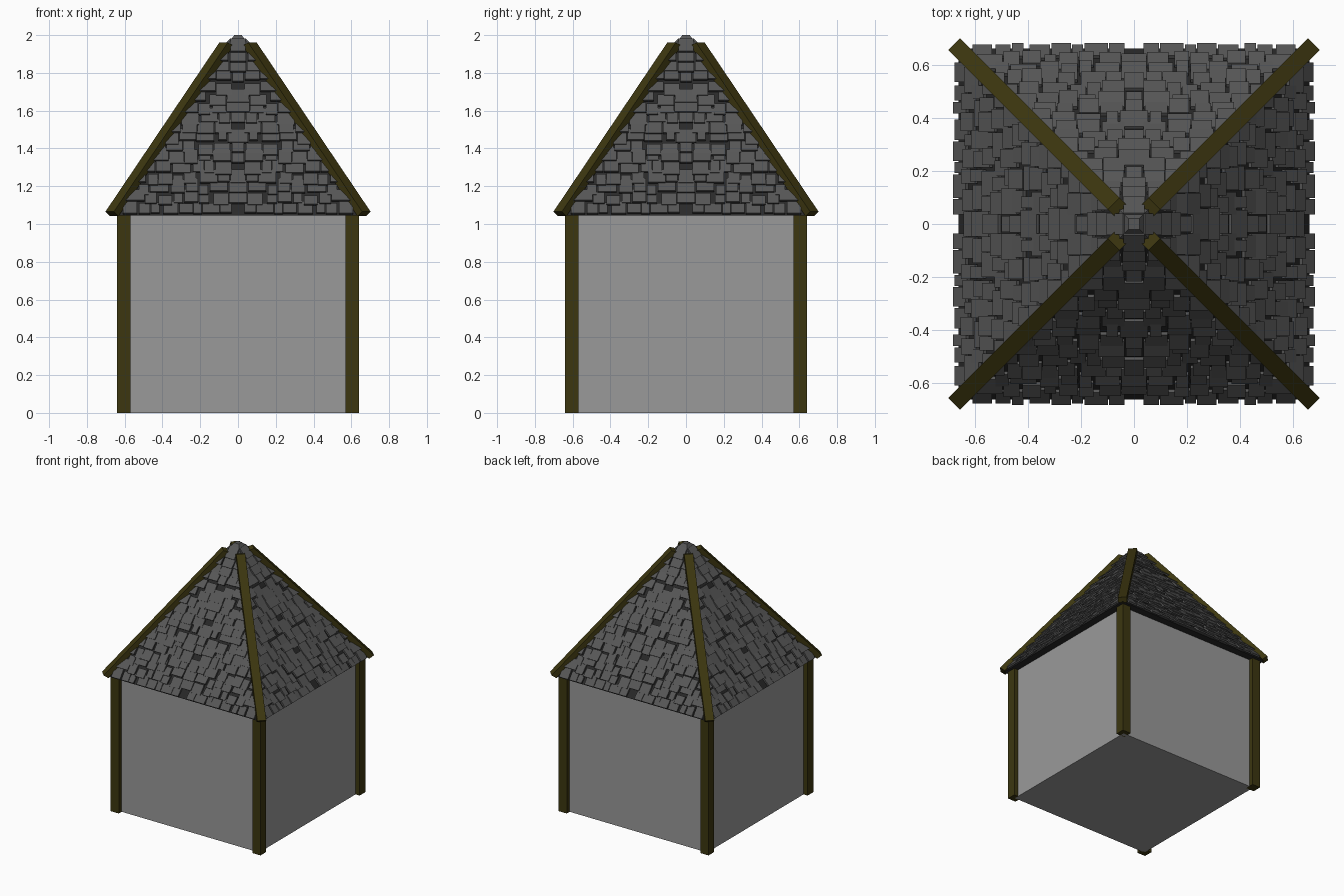
import bpy, bmesh, math, random
from mathutils import Vector, Matrix

if "Cube" in bpy.data.objects:
    bpy.data.objects.remove(bpy.data.objects["Cube"])

random.seed(7)

def mat(name, rgb):
    m = bpy.data.materials.new(name)
    m.diffuse_color = (*rgb, 1)
    m.use_nodes = True
    m.node_tree.nodes["Principled BSDF"].inputs["Base Color"].default_value = m.diffuse_color
    return m

PLASTER = mat("grey plaster", (0.32, 0.32, 0.32))
WOOD = mat("dark wood", (0.045, 0.037, 0.005))
SLATE = mat("slate tile", (0.095, 0.095, 0.095))
UNDER = mat("roof underlay", (0.022, 0.022, 0.022))

def finish(name, bm, material):
    bmesh.ops.recalc_face_normals(bm, faces=bm.faces)
    me = bpy.data.meshes.new(name)
    bm.to_mesh(me)
    bm.free()
    me.materials.append(material)
    ob = bpy.data.objects.new(name, me)
    bpy.context.collection.objects.link(ob)
    return ob

def hexa(bm, a, b):
    """Solid between two matching loops of points."""
    va = [bm.verts.new(p) for p in a]
    vb = [bm.verts.new(p) for p in b]
    n = len(va)
    bm.faces.new(va[::-1])
    bm.faces.new(vb)
    for i in range(n):
        j = (i + 1) % n
        bm.faces.new((va[i], va[j], vb[j], vb[i]))

def square(h, z):
    return [(-h, -h, z), (h, -h, z), (h, h, z), (-h, h, z)]

# walls
bm = bmesh.new()
hexa(bm, square(0.605, 0.0), square(0.605, 1.05))
finish("walls", bm, PLASTER)

# corner posts and hip beams, one of each per corner
for k in range(4):
    rot = Matrix.Rotation(k * math.pi / 2, 4, 'Z')
    bm = bmesh.new()
    post = [(0.57, 0.57), (0.64, 0.57), (0.64, 0.64), (0.57, 0.64)]
    hexa(bm, [(x, y, 0) for x, y in post], [(x, y, 1.08) for x, y in post])
    bm.transform(rot)
    finish(f"corner_post_{k + 1}", bm, WOOD)

    bm = bmesh.new()
    prof = [(0.679, 1.066), (0.077, 1.96), (0.045, 1.945), (0.655, 1.042)]
    w = 0.0225
    hexa(bm, [(c + w, c - w, z) for c, z in prof], [(c - w, c + w, z) for c, z in prof])
    bm.transform(rot)
    finish(f"hip_beam_{k + 1}", bm, WOOD)

# roof body under the tiles
EAVE, Z0, ZTOP, HTOP = 0.662, 1.045, 1.95, 0.045
bm = bmesh.new()
hexa(bm, square(EAVE, Z0), square(HTOP, ZTOP))
finish("roof_body", bm, UNDER)

# tiles: one slope with mirrored halves, turned to all four sides
slope = Vector((0, EAVE - HTOP, ZTOP - Z0))
LENGTH = slope.length
up = slope.normalized()
out = Vector((0, -up.z, up.y))
origin = Vector((0, -EAVE, Z0))

def half_width(u):
    return EAVE + (HTOP - EAVE) * u / LENGTH

def tile(bm, x0, x1, u, length, lift):
    """Thin slab whose lower edge is lifted off the slope."""
    t = 0.013
    def pt(x, v, h):
        return origin + Vector((x, 0, 0)) + up * v + out * h
    lo = [(u, lift), (u + length, 0.002), (u + length, 0.002 + t), (u, lift + t)]
    for s in (-1, 1):
        if s == 1 and x0 < 0:
            break                      # centre tile needs no mirror
        hexa(bm, [pt(s * x0, v, h) for v, h in lo], [pt(s * x1, v, h) for v, h in lo])

bm = bmesh.new()
ROWS = 17
step = LENGTH / ROWS
for r in range(ROWS):
    u = r * step + 0.002
    if r % 4 == 0 and r < ROWS - 2:    # open slot in the middle
        x = 0.035
    else:
        x = random.uniform(0.03, 0.06)
        tile(bm, -x, x, u, step * 1.4, random.uniform(0.01, 0.02))
        x += random.uniform(0.003, 0.012)
    while True:
        v = u if r == 0 else u + random.uniform(-0.018, 0.018)
        wid = random.uniform(0.04, 0.10)
        limit = half_width(v + step * 0.6)
        if x > limit - 0.03:
            break
        x1 = min(x + wid, limit)
        tile(bm, x, x1, v, step * random.uniform(1.0, 1.45), random.uniform(0.006, 0.02))
        x = x1 + random.choice((0.003, 0.006, 0.012, 0.022))

side = finish("roof_tiles_front", bm, SLATE)
for k, name in enumerate(("right", "back", "left"), 1):
    ob = bpy.data.objects.new(f"roof_tiles_{name}", side.data)
    ob.rotation_euler.z = k * math.pi / 2
    bpy.context.collection.objects.link(ob)

# stone cap on the peak
bm = bmesh.new()
hexa(bm, square(0.068, 1.90), square(0.055, 1.95))
hexa(bm, square(0.055, 1.95), square(0.02, 2.0))
finish("peak_cap", bm, SLATE)
